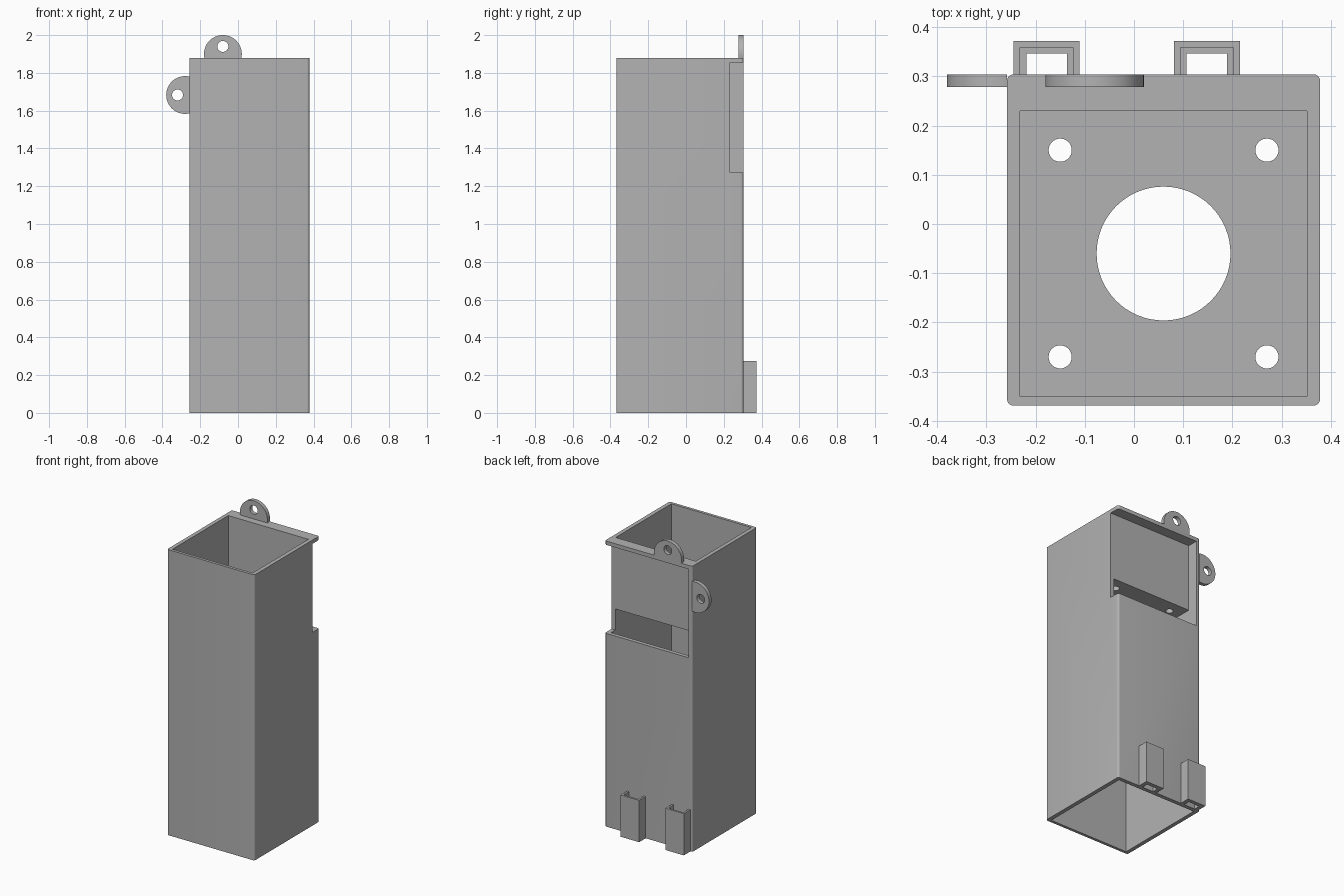
import bpy, bmesh, math
from mathutils import Matrix

if "Cube" in bpy.data.objects:
    bpy.data.objects.remove(bpy.data.objects["Cube"])

grey = bpy.data.materials.new("plain grey")
grey.diffuse_color = (0.448, 0.448, 0.448, 1)
grey.use_nodes = True
grey.node_tree.nodes["Principled BSDF"].inputs["Base Color"].default_value = grey.diffuse_color


def make(name, bm):
    bmesh.ops.recalc_face_normals(bm, faces=bm.faces[:])
    me = bpy.data.meshes.new(name)
    bm.to_mesh(me)
    bm.free()
    me.materials.append(grey)
    ob = bpy.data.objects.new(name, me)
    bpy.context.collection.objects.link(ob)
    return ob


def box(name, x0, x1, y0, y1, z0, z1, corner=0):
    bm = bmesh.new()
    bmesh.ops.create_cube(bm, size=1)
    for v in bm.verts:
        v.co = (x1 if v.co.x > 0 else x0, y1 if v.co.y > 0 else y0, z1 if v.co.z > 0 else z0)
    if corner:
        upright = [e for e in bm.edges if abs(e.verts[0].co.z - e.verts[1].co.z) > 0.01]
        bmesh.ops.bevel(bm, geom=upright, offset=corner, segments=5, profile=0.5, affect='EDGES')
    return make(name, bm)


def cylinder(name, r, depth, matrix, segments):
    bm = bmesh.new()
    bmesh.ops.create_cone(bm, cap_ends=True, segments=segments, radius1=r, radius2=r,
                          depth=depth, matrix=matrix)
    return make(name, bm)


def cut(ob, *cutters):
    bpy.context.view_layer.objects.active = ob
    for c in cutters:
        c.hide_render = True
        m = ob.modifiers.new("cut", 'BOOLEAN')
        m.operation, m.solver, m.object = 'DIFFERENCE', 'EXACT', c
        bpy.ops.object.modifier_apply(modifier=m.name)
        bpy.data.objects.remove(c)


def smooth(ob):
    bpy.ops.object.select_all(action='DESELECT')
    ob.select_set(True)
    bpy.context.view_layer.objects.active = ob
    bpy.ops.object.shade_smooth_by_angle(angle=math.radians(30))


# Tall housing: lower duct, upper pocket, and a rear notch leaving a thin panel
L, R, F, B = -0.258, 0.378, -0.369, 0.304
IL, IR, IF = -0.232, 0.351, -0.350
housing = box("housing", L, R, F, B, 0, 1.88, 0.013)
cut(housing,
    box("lower_cutter", IL, IR, IF, 0.278, -0.5, 1.41),
    box("upper_cutter", IL, IR, IF, 0.230, 1.437, 2.5),
    box("notch_cutter", IL, 0.8, 0.233, 0.8, 1.272, 1.855))

# Holes in the inner mounting plate
cx, cy, zp = 0.06, -0.06, 1.424
cut(housing, cylinder("bore_cutter", 0.136, 0.2, Matrix.Translation((cx, cy, zp)), 64))
for sx in (-1, 1):
    for sy in (-1, 1):
        place = Matrix.Translation((cx + 0.21 * sx, cy + 0.21 * sy, zp))
        cut(housing, cylinder("screw_cutter", 0.0235, 0.2, place, 32))
smooth(housing)


# Hanging ears: round tabs with a flat base and an off-centre hole
def ear(name, x, z, turn):
    bm = bmesh.new()
    r, base, y0, y1 = 0.1, 0.022, 0.278, 0.304
    a0 = -math.asin(base / r)
    n = 40
    arc = [a0 + (math.pi - 2 * a0) * i / n for i in range(n + 1)]
    face = bm.faces.new([bm.verts.new((r * math.cos(a), y0, r * math.sin(a))) for a in arc])
    ext = bmesh.ops.extrude_face_region(bm, geom=[face])
    bmesh.ops.translate(bm, vec=(0, y1 - y0, 0),
                        verts=[g for g in ext["geom"] if isinstance(g, bmesh.types.BMVert)])
    place = Matrix.Translation((x, 0, z)) @ Matrix.Rotation(turn, 4, 'Y')
    bm.transform(place)
    ob = make(name, bm)
    hole = place @ Matrix.Translation((0, 0.29, 0.04)) @ Matrix.Rotation(math.pi / 2, 4, 'X')
    cut(ob, cylinder("hole_cutter", 0.029, 0.2, hole, 32))
    smooth(ob)


ear("top_ear", -0.08, 1.90, 0)
ear("side_ear", -0.28, 1.683, -math.pi / 2)

# Rear sockets: thin-walled channels with a pierced floor
for name, x in (("left_socket", -0.1775), ("right_socket", 0.148)):
    socket = box(name, x - 0.067, x + 0.067, B, 0.372, 0, 0.275)
    cut(socket,
        box("channel_cutter", x - 0.054, x + 0.054, 0.2, 0.359, 0.026, 0.5),
        box("floor_cutter", x - 0.041, x + 0.041, 0.2, 0.346, -0.2, 0.1))
